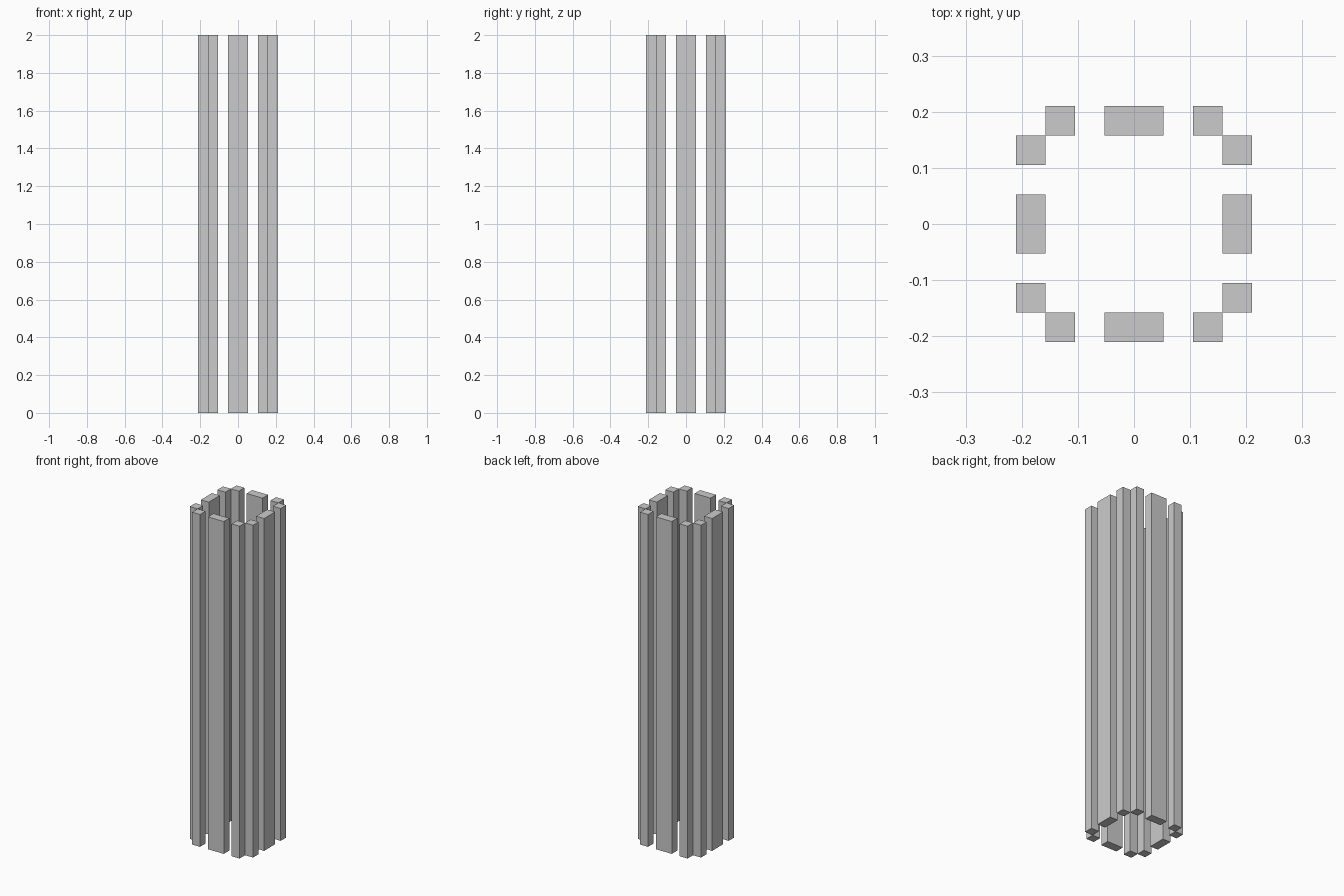
import bpy

if "Cube" in bpy.data.objects:
    bpy.data.objects.remove(bpy.data.objects["Cube"])

H = 2.0
U = H / 38  # grid module of the column plan


def bar(name, x, y, w, d):
    """Full-height vertical bar; plan centre and size in modules."""
    bpy.ops.mesh.primitive_cube_add(size=1, location=(x * U, y * U, H / 2))
    ob = bpy.context.object
    ob.name = name
    ob.scale = (w * U, d * U, H)
    bpy.ops.object.transform_apply(location=False, rotation=False, scale=True)
    return ob


# Wide slats in the middle of each side
for s, fb, lr in ((-1, "front", "left"), (1, "back", "right")):
    bar(f"{fb}_slat", 0, s * 3.5, 2, 1)
    bar(f"{lr}_slat", s * 3.5, 0, 1, 2)

# Pairs of square posts stepping around each corner
for sx, lr in ((-1, "left"), (1, "right")):
    for sy, fb in ((-1, "front"), (1, "back")):
        bar(f"{fb}_{lr}_corner_post_a", sx * 2.5, sy * 3.5, 1, 1)
        bar(f"{fb}_{lr}_corner_post_b", sx * 3.5, sy * 2.5, 1, 1)
